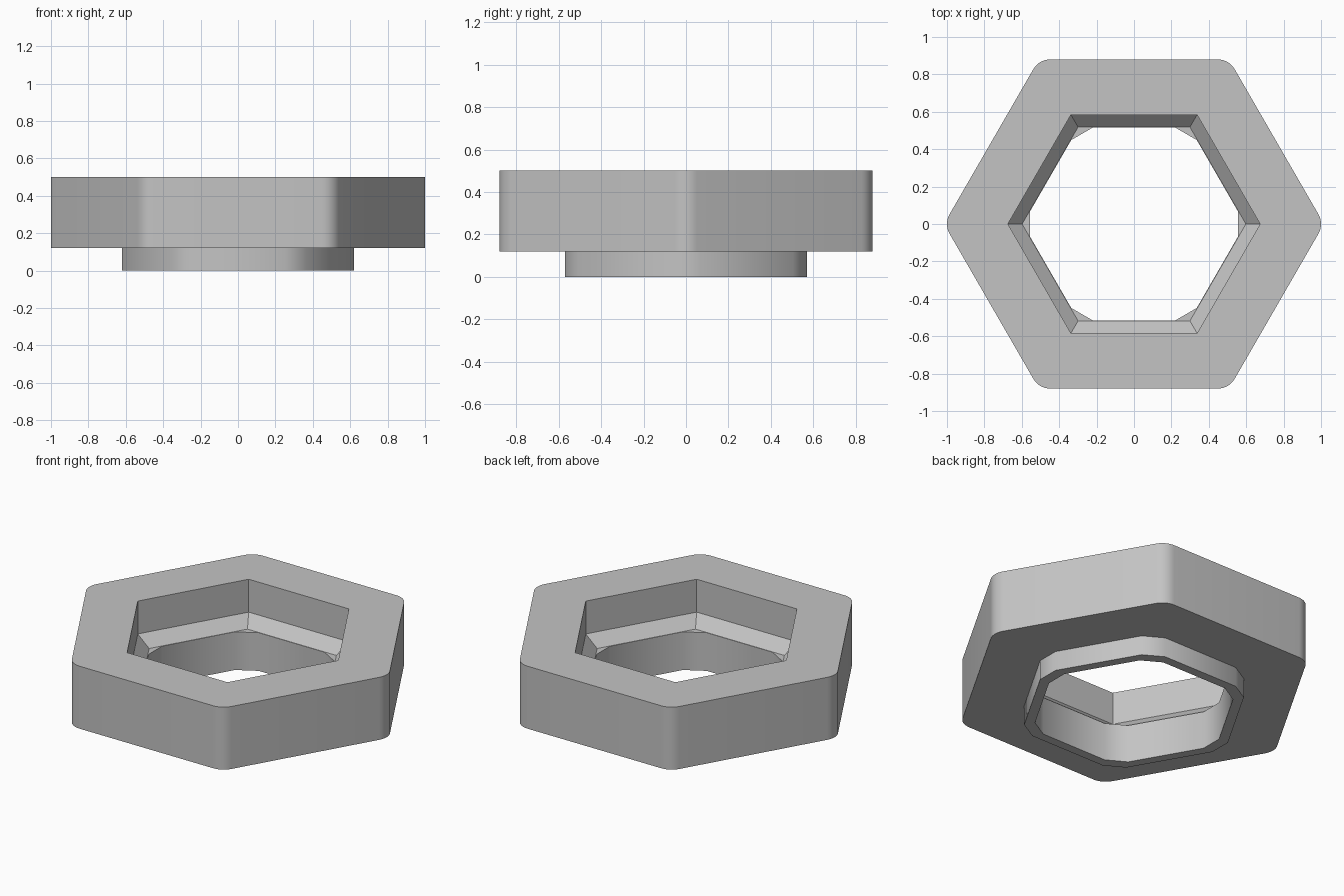
import bpy, bmesh, math
from mathutils import Vector

if "Cube" in bpy.data.objects:
    bpy.data.objects.remove(bpy.data.objects["Cube"], do_unlink=True)

STEPS = 7  # segments across each corner


def ring(bm, apothem, z, style="sharp", size=0.0):
    """Hexagon ring with points on +x; corners are sharp, round or cut."""
    verts = []
    for c in range(6):
        mid = math.radians(60 * c)
        out = Vector((math.cos(mid), math.sin(mid), 0))
        side = Vector((-out.y, out.x, 0))
        tip = out * apothem / math.cos(math.radians(30))
        for i in range(STEPS + 1):
            p = tip.copy()
            if style == "round":
                a = mid + math.radians(60 * i / STEPS - 30)
                centre = out * (apothem - size) / math.cos(math.radians(30))
                p = centre + Vector((math.cos(a), math.sin(a), 0)) * size
            elif style == "cut":
                end = -1 if i <= STEPS // 2 else 1
                p = tip - out * size + side * end * size * math.tan(math.radians(60))
            p.z = z
            verts.append(bm.verts.new(p))
    return verts


bm = bmesh.new()
rings = [
    # rounded outer wall
    ring(bm, 0.88, 0.12, "round", 0.104),
    ring(bm, 0.88, 0.50, "round", 0.104),
    # hexagonal pocket with sloped seat
    ring(bm, 0.584, 0.50),
    ring(bm, 0.584, 0.30),
    ring(bm, 0.518, 0.232),
    # collar with cut corners
    ring(bm, 0.515, 0.232, "cut", 0.038),
    ring(bm, 0.515, 0.0, "cut", 0.038),
    ring(bm, 0.57, 0.0, "cut", 0.038),
    ring(bm, 0.57, 0.12, "cut", 0.038),
]

# Skin the closed cross-section all the way round
count = len(rings[0])
for k, low in enumerate(rings):
    high = rings[(k + 1) % len(rings)]
    for i in range(count):
        j = (i + 1) % count
        bm.faces.new((low[i], low[j], high[j], high[i]))
bmesh.ops.remove_doubles(bm, verts=bm.verts[:], dist=0.0005)
bmesh.ops.recalc_face_normals(bm, faces=bm.faces[:])

mesh = bpy.data.meshes.new("hex_ring")
bm.to_mesh(mesh)
bm.free()
body = bpy.data.objects.new("hex_ring", mesh)
bpy.context.collection.objects.link(body)

# Plain grey finish
grey = bpy.data.materials.new("light_grey")
grey.use_nodes = True
colour = (0.55, 0.55, 0.55, 1)
grey.diffuse_color = colour
grey.node_tree.nodes["Principled BSDF"].inputs["Base Color"].default_value = colour
mesh.materials.append(grey)

# Smooth the rounded corners and collar, keep the crisp edges
bpy.ops.object.select_all(action="DESELECT")
body.select_set(True)
bpy.context.view_layer.objects.active = body
bpy.ops.object.shade_smooth_by_angle(angle=math.radians(35))
